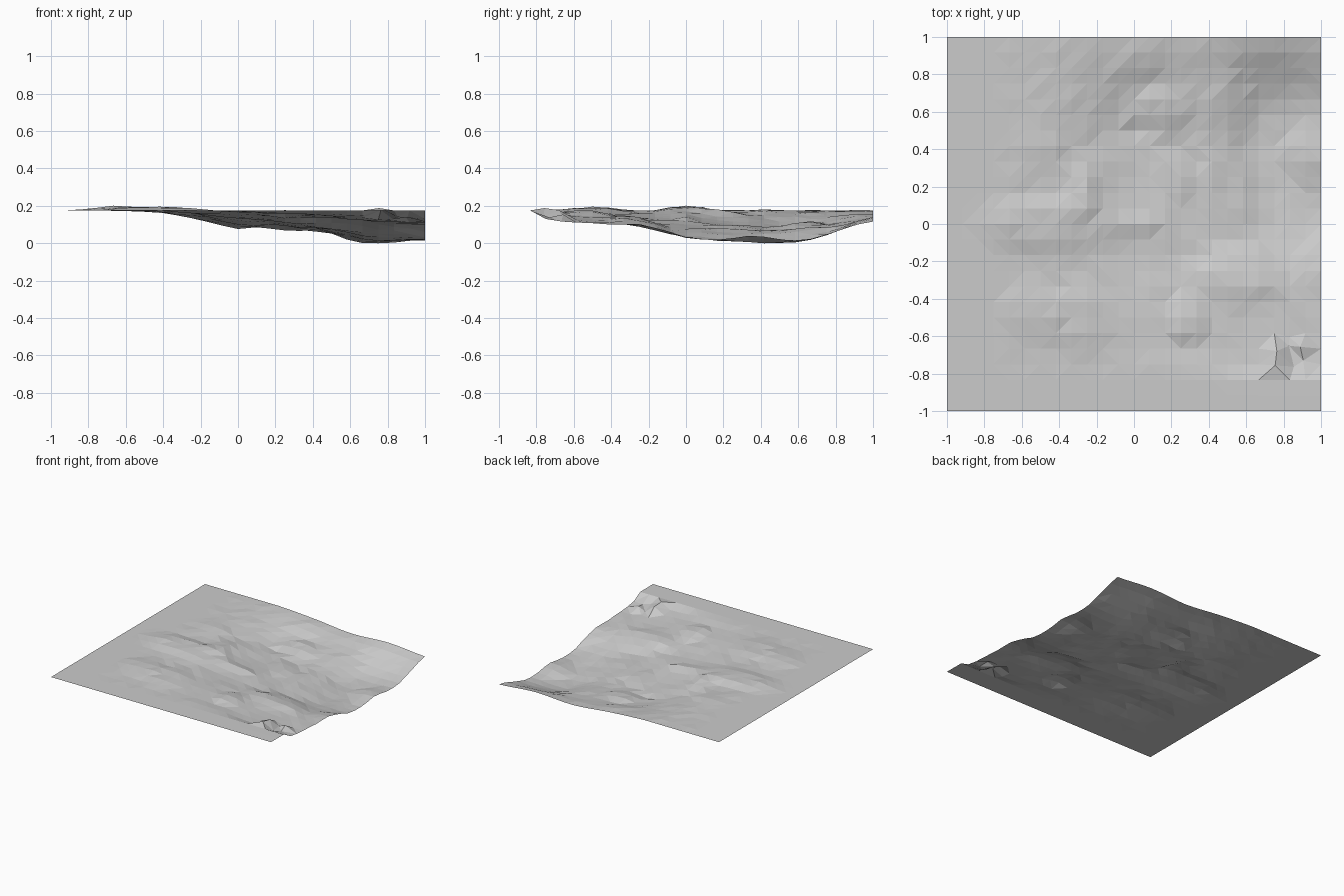
import bpy, bmesh, math, random

if "Cube" in bpy.data.objects:
    bpy.data.objects.remove(bpy.data.objects["Cube"])

random.seed(7)
CELLS = 24
LEVEL = 0.18

# Coarse basin heights in hundredths, rows from front to back
BASIN = [
    [18, 18, 18, 18, 18, 18, 18],
    [18, 18, 18, 17.3, 16, 14, 12],
    [18, 18, 17.5, 15.5, 13.5, 11.5, 10],
    [18, 18, 16.5, 11, 8.5, 4.5, 3],
    [18, 18, 15.5, 7.5, 7, 1, 2.5],
    [18, 18, 16.5, 10, 9, 2.5, 3],
    [18, 18, 18, 16, 13, 14.5, 12],
]

# Terraces: centre x, centre y, half width, half depth, height
TERRACES = [
    (-0.45, 0.0, 0.33, 0.13, 0.022), (-0.3, 0.15, 0.08, 0.11, 0.018),
    (0.0, 0.2, 0.3, 0.24, 0.025), (0.1, -0.05, 0.22, 0.1, 0.016),
    (0.12, 0.6, 0.13, 0.1, 0.028), (0.55, -0.27, 0.2, 0.13, 0.025),
    (-0.55, -0.46, 0.13, 0.12, 0.016), (-0.3, -0.5, 0.14, 0.17, 0.014),
    (0.5, 0.2, 0.15, 0.22, 0.02), (0.5, 0.62, 0.09, 0.16, 0.02),
    (-0.5, 0.4, 0.12, 0.08, 0.012), (0.28, -0.52, 0.09, 0.1, 0.025),
    (0.93, 0.36, 0.1, 0.12, 0.022), (1.0, -0.18, 0.1, 0.15, 0.02),
    (0.0, 0.85, 0.12, 0.08, 0.015), (0.25, -0.78, 0.2, 0.05, 0.012),
]


def clamp(v, lo=0.0, hi=1.0):
    return max(lo, min(hi, v))


def spline(p, t):
    # Smooth curve through evenly spaced values
    i = min(int(t), len(p) - 2)
    f = t - i
    a, b, c, d = p[max(i - 1, 0)], p[i], p[i + 1], p[min(i + 2, len(p) - 1)]
    return b + 0.5 * f * (c - a + f * (2 * a - 5 * b + 4 * c - d
                                       + f * (3 * (b - c) + d - a)))


def terrace(x, y, cx, cy, rx, ry, h):
    # Flat-topped mound with an eight-sided outline
    u, v = abs(x - cx) / rx, abs(y - cy) / ry
    d = max(u, v, (u + v) / 1.4)
    return h * clamp((1 - d) * min(rx, ry) / 0.083 + 0.5)


def height(x, y):
    across = [spline(row, (x + 1) * 3) for row in BASIN]
    z = min(spline(across, (y + 1) * 3) / 100, LEVEL)
    z += sum(terrace(x, y, *t) for t in TERRACES)
    if x > -0.7 and -0.8 < y < 0.95:
        z += random.uniform(-0.003, 0.003)
    # Level rim along the front and left
    rim = clamp((y + 0.835) / 0.083) * clamp((x + 0.92) / 0.083)
    return LEVEL + (max(z, 0.004) - LEVEL) * rim


# Terrain sheet
bm = bmesh.new()
bmesh.ops.create_grid(bm, x_segments=CELLS, y_segments=CELLS, size=1)
for v in bm.verts:
    x, y = v.co.x, v.co.y
    v.co.z = height(x, y)
    # Broken rock near the front right corner
    if math.hypot(x - 0.85, y + 0.69) < 0.12:
        v.co.x += random.uniform(-0.03, 0.03)
        v.co.y += random.uniform(-0.03, 0.03)
        v.co.z += random.uniform(0.0, 0.045)
low = min(v.co.z for v in bm.verts)
for v in bm.verts:
    v.co.z = max(0.0, v.co.z - low)
bmesh.ops.triangulate(bm, faces=bm.faces[:], quad_method='SHORT_EDGE')
bmesh.ops.recalc_face_normals(bm, faces=bm.faces[:])
if sum(f.normal.z for f in bm.faces) < 0:
    bmesh.ops.reverse_faces(bm, faces=bm.faces[:])

mesh = bpy.data.meshes.new("terrain")
bm.to_mesh(mesh)
bm.free()
stone = bpy.data.materials.new("light_grey")
stone.diffuse_color = (0.6, 0.6, 0.6, 1)
stone.use_nodes = True
stone.node_tree.nodes["Principled BSDF"].inputs["Base Color"].default_value = stone.diffuse_color
mesh.materials.append(stone)
bpy.context.collection.objects.link(bpy.data.objects.new("terrain", mesh))
